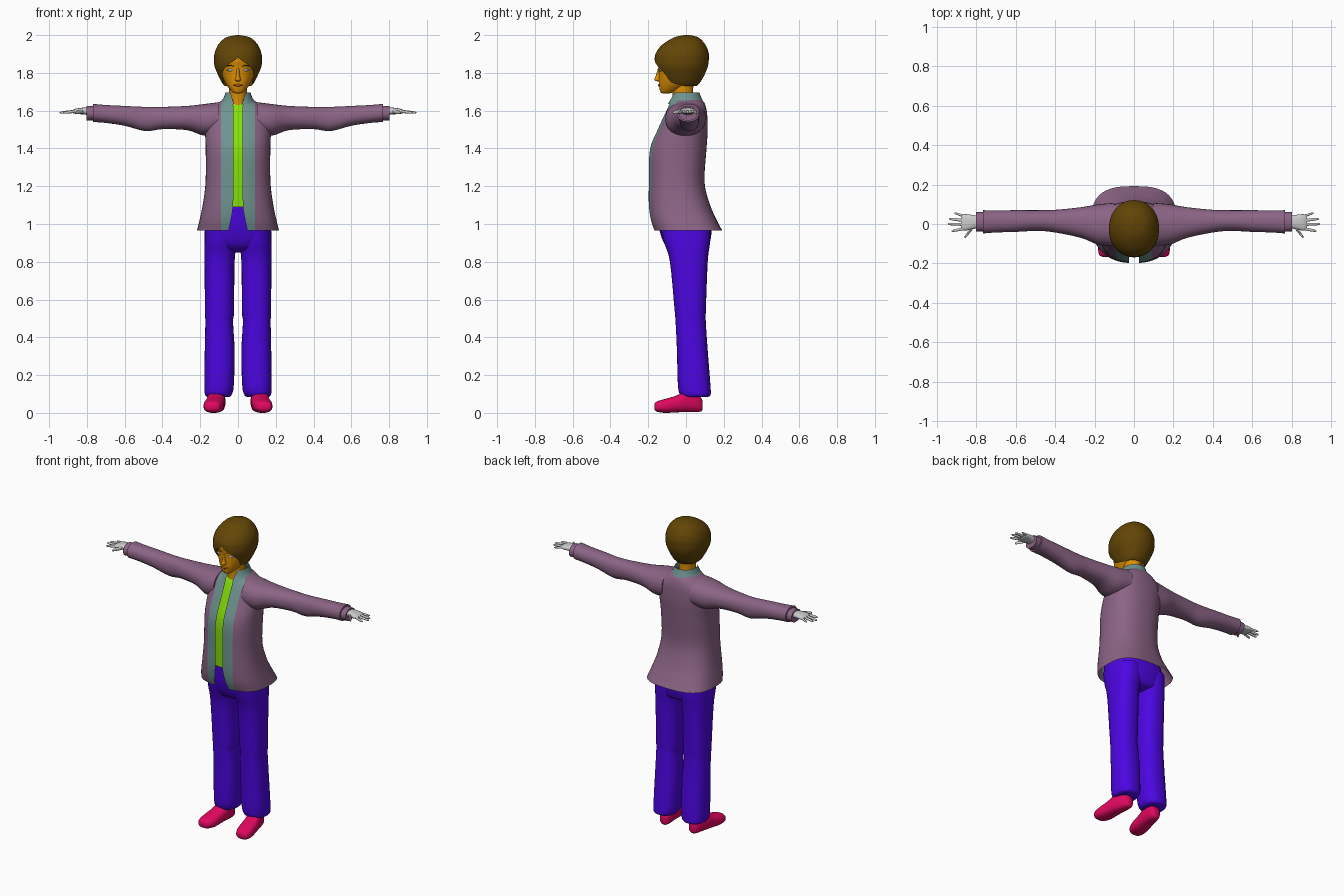
import bpy, bmesh
from math import sin, cos, asin, pi, radians

TAU = 2 * pi


def material(name, code):
    m = bpy.data.materials.new(name)
    rgb = [(int(code[i:i + 2], 16) / 255) ** 2.2 for i in (0, 2, 4)]
    m.diffuse_color = (*rgb, 1)
    return m


HAIR, SKIN = material("hair_brown", "63470F"), material("skin", "DB8E0A")
PURPLE, TEAL = material("jacket_purple", "8A6484"), material("trim_teal", "6E928E")
GREEN, BLUE = material("shirt_green", "86E010"), material("trouser_blue", "4D0EE0")
RED, EYE = material("shoe_red", "E01060"), material("eye_pale", "B9C2DC")
LIP = material("lip", "B8660C")


def smooth_sections(secs, steps):
    """Catmull-Rom interpolation between the given cross-sections."""
    out = []
    for i in range(len(secs) - 1):
        p0, p1 = secs[max(i - 1, 0)], secs[i]
        p2, p3 = secs[i + 1], secs[min(i + 2, len(secs) - 1)]
        for k in range(steps):
            t = k / steps
            out.append([b + .5 * t * (c - a + t * (2*a - 5*b + 4*c - d + t * (3*(b - c) + d - a)))
                        for a, b, c, d in zip(p0, p1, p2, p3)])
    return out + [list(secs[-1])]


def loft(name, secs, mat=None, axis='z', n=2.0, sides=32, steps=4, mirror=False):
    """Skin over rounded sections (pos, umin, umax, vmin, vmax[, power, angle0, angle1])."""
    secs = [tuple(s) + (n, 0, TAU)[len(s) - 5:] for s in secs]
    closed = all(s[6] == 0 and s[7] == TAU for s in secs)
    place = {'z': lambda t, u, v: (u, v, t), 'x': lambda t, u, v: (t, u, v),
             'y': lambda t, u, v: (u, t, v)}[axis]
    bm = bmesh.new()
    rings = []
    for t, u0, u1, v0, v1, p, a0, a1 in smooth_sections(secs, steps):
        rnd = lambda x: (1 if x > 0 else -1) * abs(x) ** (2 / p)
        a0, a1 = max(a0, 0), min(a1, TAU)
        ring = []
        for k in range(sides + 1):
            a = a0 + (a1 - a0) * k / sides
            ring.append(bm.verts.new(place(t, (u0 + u1) / 2 + (u1 - u0) / 2 * rnd(sin(a)),
                                           (v0 + v1) / 2 - (v1 - v0) / 2 * rnd(cos(a)))))
        rings.append(ring)
    for r, s in zip(rings, rings[1:]):
        for k in range(sides):
            bm.faces.new((r[k], r[k + 1], s[k + 1], s[k]))
    if closed:
        bm.faces.new(rings[0][:-1])
        bm.faces.new(rings[-1][:-1])
    bmesh.ops.remove_doubles(bm, verts=bm.verts, dist=1e-5)
    bmesh.ops.recalc_face_normals(bm, faces=bm.faces)
    me = bpy.data.meshes.new(name)
    bm.to_mesh(me)
    bm.free()
    me.shade_smooth()
    me.set_sharp_from_angle(angle=radians(50))
    if mat:
        me.materials.append(mat)
    ob = bpy.data.objects.new(name, me)
    bpy.context.collection.objects.link(ob)
    if mirror:
        ob.modifiers.new("mirror", 'MIRROR').use_mirror_merge = False
    return ob


# Jacket body and front trim share one outline: z, half width, front, back, power, gap
coat = [(.965, .217, -.168, .192, 2.8, .05), (1.02, .204, -.186, .163, 2.7, .038),
        (1.1, .187, -.197, .128, 2.5, .026), (1.22, .172, -.197, .098, 2.4, .025),
        (1.39, .171, -.192, .108, 2.4, .025), (1.5, .174, -.15, .115, 2.4, .025),
        (1.58, .165, -.113, .112, 2.4, .025), (1.62, .135, -.095, .105, 2.3, .025),
        (1.645, .10, -.085, .095, 2.2, .025), (1.66, .075, -.075, .08, 2.2, .025)]
body, trim = [], []
for z, w, f, b, p, gap in coat:
    inner = asin((gap / w) ** (p / 2))
    outer = asin(min(.09 / w, .85) ** (p / 2))
    body.append((z, -w, w, f, b, p, outer, TAU - outer))
    trim.append((z, -w, w, f, b, p, inner, outer))
loft("jacket_body", body, PURPLE, sides=48)
loft("jacket_trim", trim, TEAL, sides=6, mirror=True)
loft("jacket_collar", [(1.635, -.1, .1, -.1, .098, 2, .28, TAU - .28),
                       (1.665, -.078, .078, -.085, .083, 2, .4, TAU - .4),
                       (1.697, -.066, .066, -.074, .07, 2, .65, TAU - .65)], TEAL)

# Sleeves, cuffs
loft("jacket_sleeve", [(.10, -.11, .107, 1.475, 1.645), (.18, -.105, .1, 1.468, 1.635),
                       (.27, -.07, .085, 1.497, 1.625), (.4, -.043, .072, 1.502, 1.62),
                       (.49, -.035, .07, 1.492, 1.62), (.6, -.04, .07, 1.52, 1.625),
                       (.7, -.043, .069, 1.535, 1.63), (.767, -.048, .07, 1.54, 1.636)],
     PURPLE, 'x', 2.2, mirror=True)
loft("sleeve_cuff", [(.75, -.038, .06, 1.55, 1.625), (.802, -.038, .06, 1.547, 1.624)],
     PURPLE, 'x', 2.2, steps=1, mirror=True)

# Hands: palm, then fingers from base (x, y) to tip (x, y)
loft("palm", [(.78, -.018, .04, 1.575, 1.615), (.82, -.026, .046, 1.58, 1.616),
              (.86, -.034, .05, 1.583, 1.61), (.878, -.025, .042, 1.588, 1.602)],
     axis='x', n=2.4, sides=20, mirror=True)
fingers = [("thumb", .82, -.02, .86, -.068, .011), ("index_finger", .855, -.022, .925, -.036, .008),
           ("middle_finger", .86, -.002, .945, .0, .008), ("ring_finger", .86, .018, .938, .026, .008),
           ("little_finger", .855, .038, .912, .056, .007)]
for name, x0, y0, x1, y1, r in fingers:
    secs = []
    for t, s in ((0, 1), (.5, .95), (.88, .75), (1, .2)):
        x, y, z = x0 + (x1 - x0) * t, y0 + (y1 - y0) * t, 1.597 - .008 * t
        secs.append((x, y - r * s, y + r * s, z - r * s, z + r * s))
    loft(name, secs, axis='x', sides=10, steps=2, mirror=True)

# Shirt inside the open jacket
loft("shirt", [(1.09, -.155, .155, -.163, .08), (1.25, -.145, .145, -.168, .07),
               (1.39, -.145, .145, -.165, .08), (1.5, -.14, .14, -.128, .09),
               (1.6, -.11, .11, -.088, .08), (1.635, -.07, .07, -.068, .06)], GREEN, n=2.4)

# Trousers
loft("trouser_hips", [(.85, -.03, .03, -.03, .06), (.865, -.12, .12, -.085, .108),
                      (.9, -.17, .17, -.117, .126), (.965, -.176, .176, -.14, .135),
                      (1.03, -.172, .172, -.15, .125), (1.1, -.16, .16, -.155, .09)], BLUE, n=2.5)
loft("trouser_leg", [(.083, .055, .155, .0, .11), (.095, .034, .174, -.03, .13),
                     (.15, .022, .178, -.043, .129), (.33, .018, .176, -.048, .115),
                     (.48, .026, .173, -.055, .105), (.54, .021, .175, -.06, .105),
                     (.8, .018, .177, -.085, .115), (.9, .006, .177, -.115, .127),
                     (.98, .0, .174, -.135, .13)], BLUE, n=2.4, mirror=True)

# Shoes
loft("shoe", [(-.168, .118, .155, .02, .042), (-.156, .096, .177, .007, .06),
              (-.11, .078, .182, 0, .074), (-.05, .072, .173, .003, .092),
              (0, .068, .162, .004, .115), (.05, .067, .147, .004, .112),
              (.08, .076, .132, .008, .08), (.088, .09, .115, .02, .06)],
     RED, 'y', 2.5, mirror=True)

# Neck, head
loft("neck", [(1.6, -.055, .055, -.075, .045), (1.66, -.048, .048, -.07, .037),
              (1.76, -.05, .05, -.075, .04)], SKIN)
loft("head", [(1.692, -.016, .016, -.125, -.085), (1.7, -.032, .032, -.136, -.06),
              (1.735, -.06, .06, -.143, .01), (1.78, -.081, .081, -.144, .055),
              (1.83, -.093, .093, -.146, .08), (1.88, -.1, .1, -.15, .09),
              (1.94, -.08, .08, -.1, .07)], SKIN, n=2.2)

# Face
loft("nose", [(1.755, -.008, .008, -.15, -.12), (1.763, -.016, .016, -.168, -.12),
              (1.785, -.01, .01, -.16, -.12), (1.825, -.008, .008, -.148, -.12)],
     SKIN, sides=14)
loft("mouth", [(-.026, -.139, -.125, 1.734, 1.737), (0, -.149, -.13, 1.727, 1.742),
               (.026, -.139, -.125, 1.734, 1.737)], LIP, 'x', sides=12)
loft("eye", [(.022, -.141, -.125, 1.813, 1.816), (.04, -.141, -.12, 1.807, 1.823),
             (.06, -.131, -.115, 1.814, 1.817)], EYE, 'x', sides=12, mirror=True)
loft("eyebrow", [(.018, -.15, -.13, 1.832, 1.837), (.045, -.143, -.125, 1.837, 1.843),
                 (.067, -.132, -.11, 1.832, 1.835)], HAIR, 'x', sides=10, mirror=True)

# Hair: closed crown that opens around the face further down
hair = [(2.0, .01, -.01, .02, 0), (1.987, .065, -.065, .067, 0), (1.95, .104, -.125, .102, 0),
        (1.91, .122, -.157, .119, 0), (1.878, .127, -.166, .121, .02),
        (1.835, .124, -.166, .116, .5), (1.79, .106, -.15, .098, .87),
        (1.75, .086, -.122, .075, 1.0), (1.73, .072, -.1, .055, 1.8)]
loft("hair", [(z, -w, w, f, b, 2.1, g, TAU - g) for z, w, f, b, g in hair], HAIR, sides=40)
loft("crown_cap", [(1.994, -.03, .03, -.03, .04), (2.0, -.011, .011, -.011, .021)], HAIR, steps=1)
